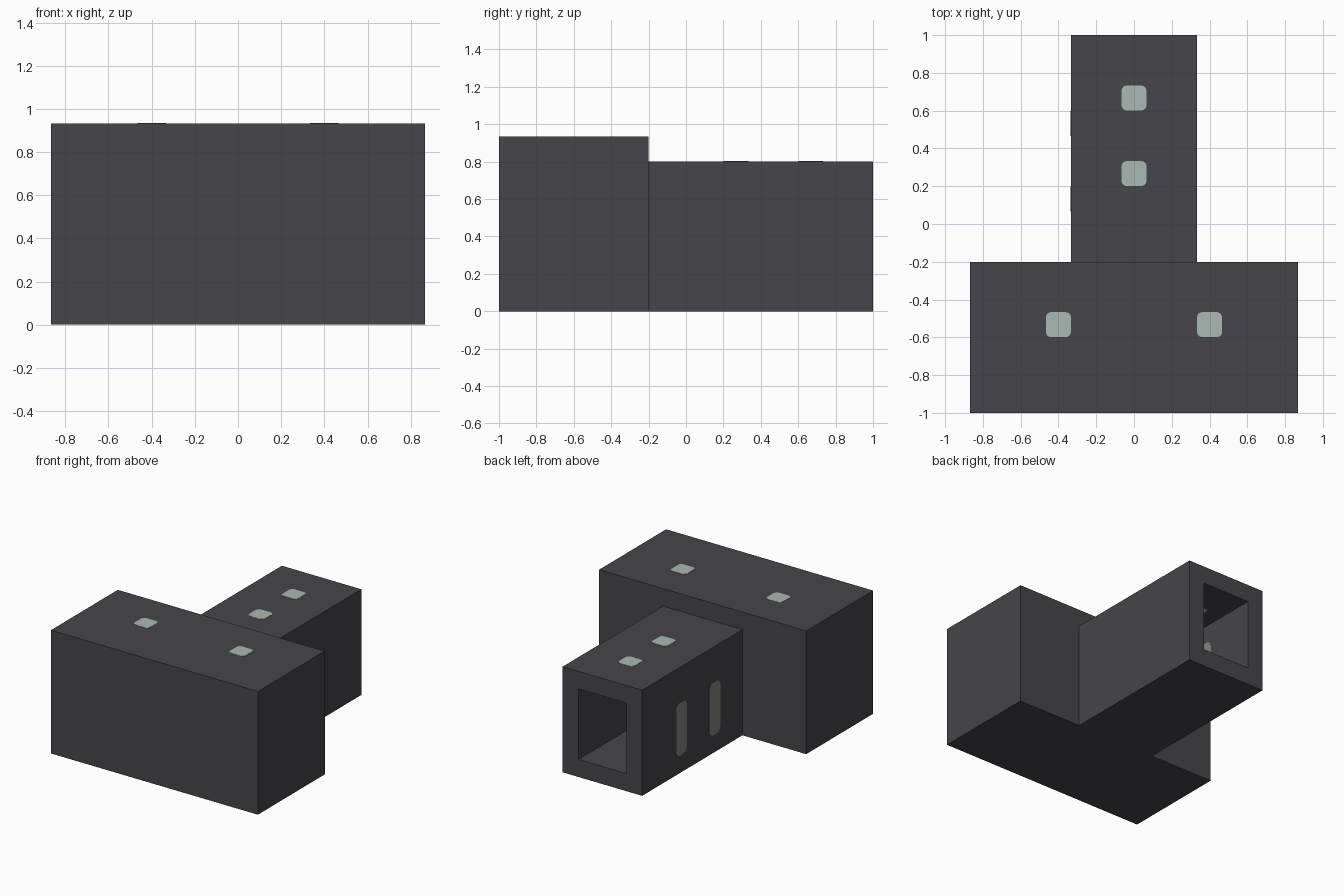
import bpy, bmesh
from math import sin, cos, pi
from mathutils import Matrix

old = bpy.data.objects.get("Cube")
if old:
    bpy.data.objects.remove(old, do_unlink=True)


def material(name, srgb):
    rgb = [(c / 255 / 12.92) if c < 11 else ((c / 255 + 0.055) / 1.055) ** 2.4 for c in srgb]
    m = bpy.data.materials.new(name)
    m.use_nodes = True
    m.diffuse_color = (*rgb, 1)
    m.node_tree.nodes["Principled BSDF"].inputs["Base Color"].default_value = (*rgb, 1)
    return m


CHARCOAL = material("charcoal wall", (70, 69, 74))
PALE = material("pale green glass", (169, 185, 178))
GREY = material("grey glass", (132, 132, 128))


def add_object(name, bm, mat):
    bmesh.ops.recalc_face_normals(bm, faces=bm.faces)
    mesh = bpy.data.meshes.new(name)
    bm.to_mesh(mesh)
    bm.free()
    mesh.materials.append(mat)
    ob = bpy.data.objects.new(name, mesh)
    bpy.context.collection.objects.link(ob)
    return ob


def box(name, lo, hi):
    bm = bmesh.new()
    bmesh.ops.create_cube(bm, size=1)
    for v in bm.verts:
        v.co = [a if c < 0 else b for c, a, b in zip(v.co, lo, hi)]
    return add_object(name, bm, CHARCOAL)


def hollow(ob, lo, hi):
    """Cut a box-shaped room out of a solid."""
    cutter = box(ob.name + "_cutter", lo, hi)
    cutter.hide_render = True
    cutter.hide_set(True)
    mod = ob.modifiers.new("room", 'BOOLEAN')
    mod.operation, mod.solver, mod.object = 'DIFFERENCE', 'EXACT', cutter
    bpy.context.view_layer.objects.active = ob
    bpy.ops.object.modifier_apply(modifier=mod.name)
    bpy.data.objects.remove(cutter, do_unlink=True)


def pane(name, width, height, radius, matrix, mat):
    """Rounded pane filling the wall thickness, a hair proud on both faces."""
    bm = bmesh.new()
    corners = [(1, 1), (-1, 1), (-1, -1), (1, -1)]
    ring = []
    for i, (sx, sy) in enumerate(corners):
        for k in range(4):
            a = (i + k / 3) * pi / 2
            ring.append(bm.verts.new((sx * (width / 2 - radius) + radius * cos(a),
                                      sy * (height / 2 - radius) + radius * sin(a),
                                      -T / 2 - 0.002)))
    face = bm.faces.new(ring)
    top = bmesh.ops.extrude_face_region(bm, geom=[face])["geom"]
    bmesh.ops.translate(bm, vec=(0, 0, T + 0.004),
                        verts=[g for g in top if isinstance(g, bmesh.types.BMVert)])
    bm.transform(matrix)
    return add_object(name, bm, mat)


T = 0.133            # wall thickness
HALL_X, HALL_Z = 0.867, 0.933
WING_X, WING_Z = 0.333, 0.8
JOIN = -0.2          # where wing meets hall

# Front hall, with a passage into the wing
hall = box("front_hall", (-HALL_X, -1, 0), (HALL_X, JOIN, HALL_Z))
hollow(hall, (-HALL_X + T, -1 + T, T), (HALL_X - T, JOIN - T, HALL_Z - T))
hollow(hall, (-WING_X + T, JOIN - 2 * T, T), (WING_X - T, JOIN + T, WING_Z - T))

# Rear wing, a square tube open at the back
wing = box("rear_wing", (-WING_X, JOIN, 0), (WING_X, 1, WING_Z))
hollow(wing, (-WING_X + T, JOIN - T, T), (WING_X - T, 1 + T, WING_Z - T))

# Skylights
for side, x in (("right", -0.4), ("left", 0.4)):
    pane("hall_skylight_" + side, T, T, 0.028,
         Matrix.Translation((x, -0.533, HALL_Z - T / 2)), PALE)
for place, y in (("inner", 0.267), ("outer", 0.667)):
    pane("wing_skylight_" + place, T, T, 0.028,
         Matrix.Translation((0, y, WING_Z - T / 2)), PALE)

# Tall windows in one side of the wing
for place, y in (("inner", 0.133), ("outer", 0.533)):
    pane("wing_window_" + place, 0.4, T, 0.045,
         Matrix.Translation((-WING_X + T / 2, y, 0.333)) @ Matrix.Rotation(pi / 2, 4, 'Y'), GREY)
